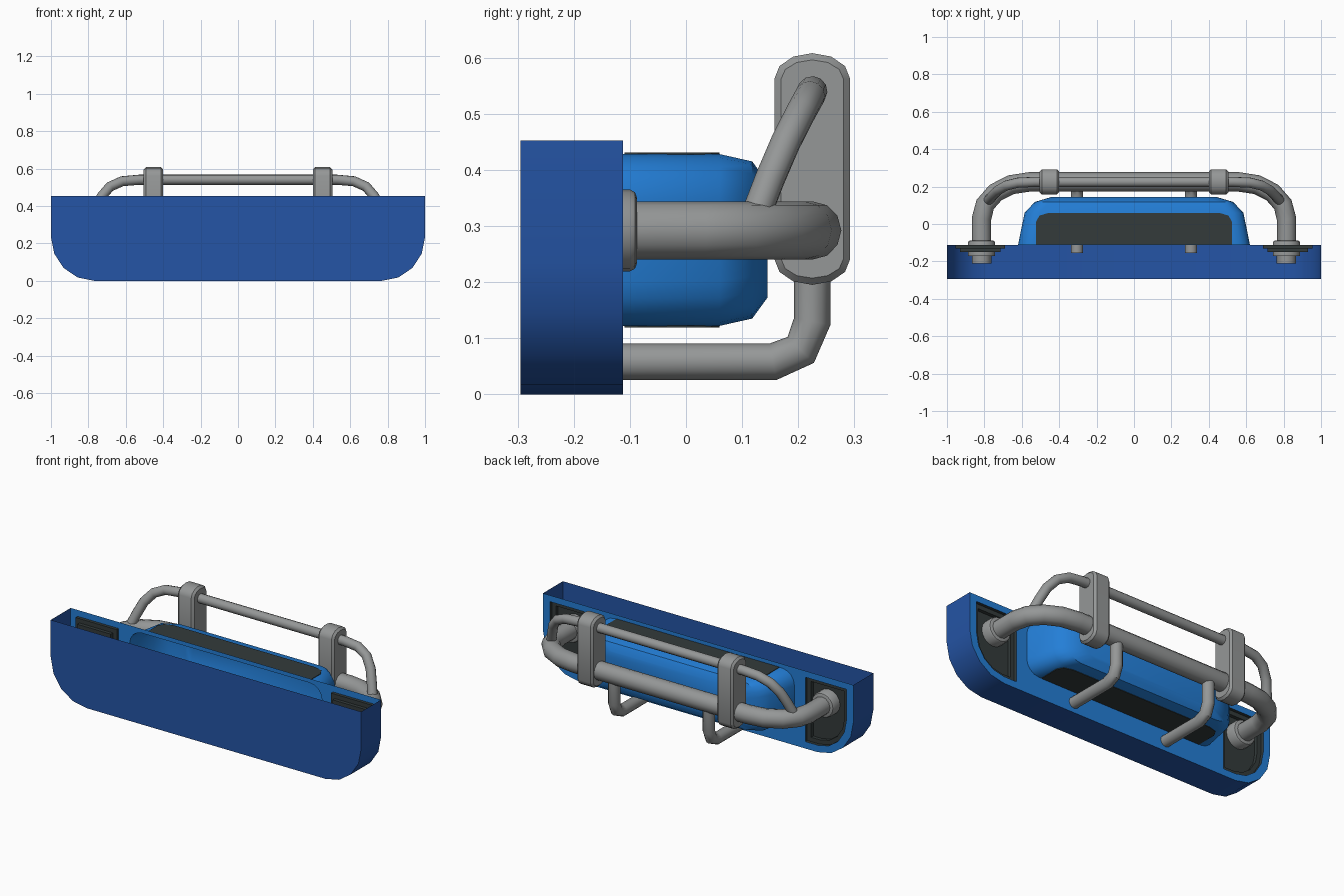
import bpy, bmesh, math
from mathutils import Vector

if "Cube" in bpy.data.objects:
    bpy.data.objects.remove(bpy.data.objects["Cube"])


def material(name, rgb):
    m = bpy.data.materials.new(name)
    m.diffuse_color = (*rgb, 1)
    m.use_nodes = True
    m.node_tree.nodes["Principled BSDF"].inputs["Base Color"].default_value = m.diffuse_color
    return m


NAVY = material("dark blue", (0.018, 0.09, 0.38))
BLUE = material("bright blue", (0.017, 0.21, 0.68))
GREY = material("steel grey", (0.30, 0.31, 0.31))
DARK = material("dark slate", (0.033, 0.043, 0.043))


def finish(ob, mat):
    ob.data.materials.clear()
    ob.data.materials.append(mat)
    bpy.ops.object.select_all(action='DESELECT')
    ob.select_set(True)
    bpy.context.view_layer.objects.active = ob
    bpy.ops.object.shade_smooth_by_angle(angle=math.radians(35))
    return ob


def from_bmesh(name, bm, mat):
    me = bpy.data.meshes.new(name)
    bm.to_mesh(me)
    bm.free()
    ob = bpy.data.objects.new(name, me)
    bpy.context.collection.objects.link(ob)
    return finish(ob, mat)


def loft(name, rings, mat, first=False, last=True, skip=None, flip=False):
    """Skin matching closed rings; skip leaves out one column of side faces."""
    bm = bmesh.new()
    vs = [[bm.verts.new(p) for p in r] for r in rings]
    n = len(vs[0])
    for a, b in zip(vs, vs[1:]):
        for i in range(n):
            if i != skip:
                j = (i + 1) % n
                bm.faces.new((a[i], a[j], b[j], b[i]))
    if first:
        bm.faces.new(vs[0])
    if last:
        bm.faces.new(vs[-1])
    bmesh.ops.recalc_face_normals(bm, faces=bm.faces[:])
    if flip:
        bmesh.ops.reverse_faces(bm, faces=bm.faces[:])
    return from_bmesh(name, bm, mat)


def tube(name, pts, r, mat=GREY):
    cu = bpy.data.curves.new(name, 'CURVE')
    cu.dimensions = '3D'
    cu.bevel_depth, cu.bevel_resolution, cu.use_fill_caps = r, 4, True
    sp = cu.splines.new('POLY')
    sp.points.add(len(pts) - 1)
    for p, q in zip(sp.points, pts):
        p.co = (*q, 1)
    ob = bpy.data.objects.new(name, cu)
    bpy.context.collection.objects.link(ob)
    bpy.ops.object.select_all(action='DESELECT')
    ob.select_set(True)
    bpy.context.view_layer.objects.active = ob
    bpy.ops.object.convert(target='MESH')
    return finish(bpy.context.view_layer.objects.active, mat)


def arc(cx, cy, rx, ry, a0, a1, n):
    return [(cx + rx * math.cos(math.radians(a0 + (a1 - a0) * i / n)),
             cy + ry * math.sin(math.radians(a0 + (a1 - a0) * i / n))) for i in range(n + 1)]


def at_y(pts, y):
    return [(x, y, z) for x, z in pts]


def round_rect(hx, z0, z1, r):
    pts = []
    for cx, cz, a in ((hx - r, z1 - r, 0), (r - hx, z1 - r, 90),
                      (r - hx, z0 + r, 180), (hx - r, z0 + r, 270)):
        pts += arc(cx, cz, r, r, a, a + 90, 4)
    return pts


def pocket(side, d):
    """End panel outline that follows the rounded bumper corner, inset by d."""
    pts = [(0.69 + d, 0.415 - d), (0.69 + d, 0.04 + d)]
    pts += arc(0.77, 0.235, 0.185 - d, 0.195 - d, -90, 0, 4) + [(0.955 - d, 0.415 - d)]
    return [(side * x, z) for x, z in pts]


# outer shell: closed wall and side band, open at the top
BACK, FACE = -0.295, -0.112
outline = ([(-1, 0.452)] + arc(-0.77, 0.235, 0.23, 0.235, 180, 270, 4)
           + arc(0.77, 0.235, 0.23, 0.235, -90, 0, 4) + [(1, 0.452)])
loft("bumper_shell", [at_y(outline, FACE), at_y(outline, BACK)], NAVY, skip=len(outline) - 1)

# face plate with openings for the centre bulge and end pockets
base = round_rect(0.62, 0.122, 0.428, 0.08)
bm = bmesh.new()
for ring in (outline, base, pocket(1, 0), pocket(-1, 0)):
    v = [bm.verts.new(p) for p in at_y(ring, FACE)]
    for i in range(len(v)):
        bm.edges.new((v[i - 1], v[i]))
bmesh.ops.triangle_fill(bm, edges=bm.edges[:], use_beauty=True, normal=Vector((0, 1, 0)))
for f in bm.faces:
    f.normal_update()
    if f.normal.y < 0:
        f.normal_flip()
from_bmesh("face_plate", bm, BLUE)

# hollow centre bulge
loft("centre_bulge", [at_y(base, FACE),
                      at_y(round_rect(0.585, 0.122, 0.428, 0.08), 0.06),
                      at_y(round_rect(0.53, 0.135, 0.415, 0.075), 0.118),
                      at_y(round_rect(0.44, 0.172, 0.378, 0.06), 0.145)], BLUE)

# dark vent plates above and below the bulge
vent = [(0.525, -0.11), (0.525, 0.01), (0.505, 0.045), (0.455, 0.06)]
vent += [(-x, y) for x, y in reversed(vent)]
for name, z in (("top_vent", 0.427), ("bottom_vent", 0.119)):
    loft(name, [[(x, y, z) for x, y in vent], [(x, y, z + 0.004) for x, y in vent]], DARK, first=True)

# main bull bar tube, bent at both ends
half = [(0.815, -0.21)] + arc(0.56, 0.03, 0.255, 0.195, 0, 90, 4)
path = half + [(-x, y) for x, y in reversed(half)]
tube("main_bar", [(x, y, 0.292) for x, y in path], 0.052)

# thin upper bar landing on the main bar
half = [(0.78, 0.125, 0.32), (0.757, 0.15, 0.385), (0.73, 0.178, 0.45),
        (0.685, 0.205, 0.503), (0.62, 0.221, 0.532), (0.53, 0.225, 0.54)]
tube("upper_bar", half + [(-x, y, z) for x, y, z in reversed(half)], 0.027)

for s, side in ((1, "right"), (-1, "left")):
    # stepped dark pocket
    loft(side + "_pocket", [at_y(pocket(s, 0), FACE), at_y(pocket(s, 0), -0.13),
                            at_y(pocket(s, 0.025), -0.13), at_y(pocket(s, 0.025), -0.15)],
         DARK, flip=True)

    # mounting collar
    loft(side + "_collar", [at_y(arc(s * 0.815, 0.292, r, r, 0, 337.5, 15), y)
                            for r, y in ((0.073, -0.17), (0.073, -0.1), (0.068, -0.091), (0.058, -0.087))],
         GREY, first=True)

    # upright bracket joining the bars
    rings = []
    for x, d in ((-0.052, 0.012), (-0.04, 0), (0.04, 0), (0.052, 0.012)):
        prof = (arc(0.225, 0.562, 0.0675 - d, 0.046 - d, 0, 180, 6)
                + arc(0.225, 0.241, 0.0675 - d, 0.046 - d, 180, 360, 6))
        rings.append([(s * 0.452 + x, y, z) for y, z in prof])
    loft(side + "_bracket", rings, GREY, first=True)

    # lower support hook
    hook = [(-0.155, 0.058)] + arc(0.155, 0.13, 0.07, 0.072, -90, 0, 2) + [(0.225, 0.27)]
    tube(side + "_hook", [(s * 0.305, y, z) for y, z in hook], 0.033)
